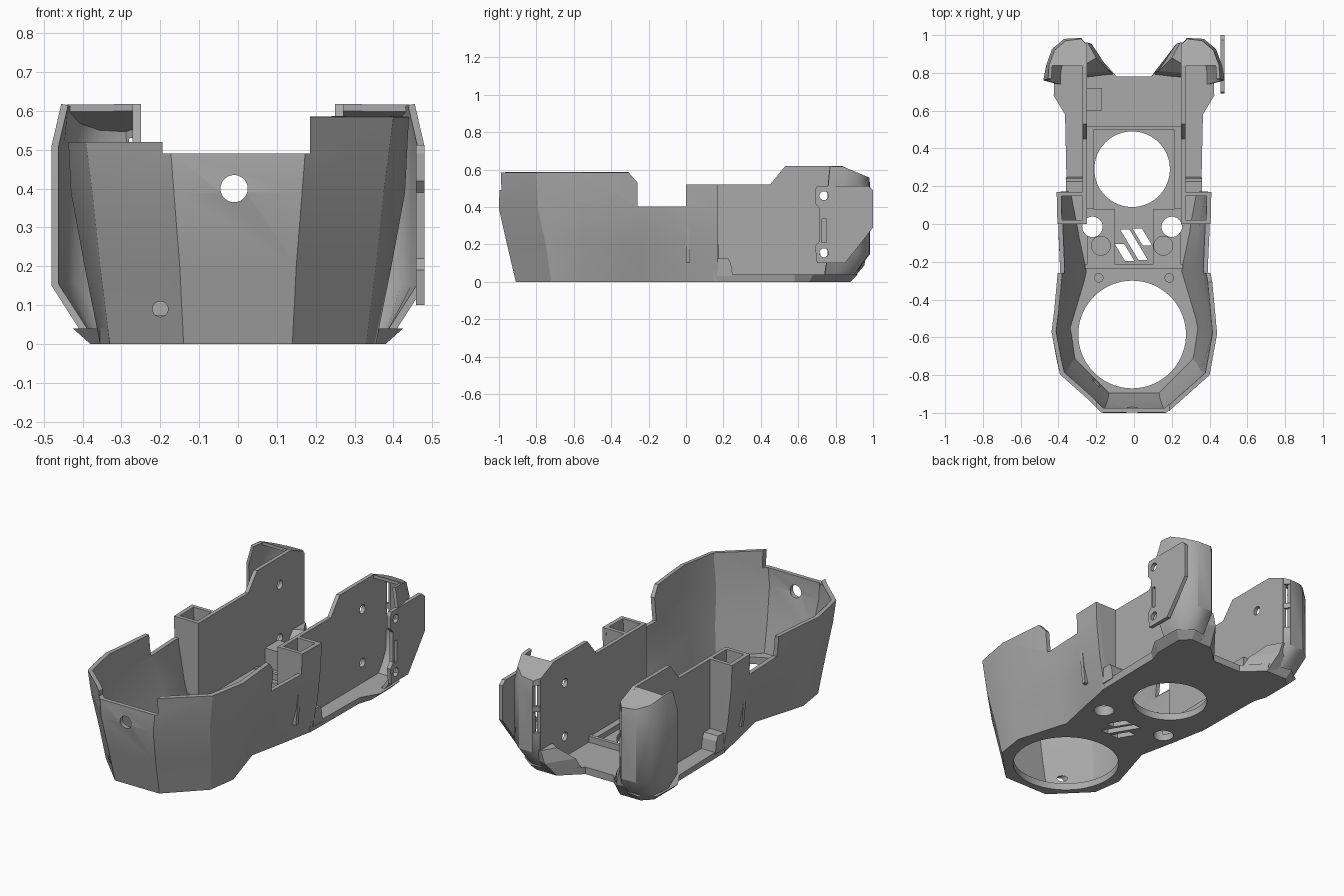
import bpy, bmesh, math
from mathutils import Vector, Matrix

if "Cube" in bpy.data.objects:
    bpy.data.objects.remove(bpy.data.objects["Cube"])

grey = bpy.data.materials.new("plain grey")
grey.use_nodes = True
grey.diffuse_color = (0.4, 0.4, 0.4, 1)
grey.node_tree.nodes["Principled BSDF"].inputs["Base Color"].default_value = (0.4, 0.4, 0.4, 1)


def finish(name, bm, solid=True):
    if solid:
        bmesh.ops.recalc_face_normals(bm, faces=bm.faces)
    mesh = bpy.data.meshes.new(name)
    bm.to_mesh(mesh)
    bm.free()
    mesh.materials.append(grey)
    obj = bpy.data.objects.new(name, mesh)
    bpy.context.collection.objects.link(obj)
    return obj


def loft(name, rings, closed=True):
    """Skin rings of 3D points; closed rings are capped, open ones stay a sheet."""
    bm = bmesh.new()
    rows = [[bm.verts.new(p) for p in r] for r in rings]
    n = len(rows[0])
    for a, b in zip(rows, rows[1:]):
        for i in range(n if closed else n - 1):
            j = (i + 1) % n
            bm.faces.new((b[i], b[j], a[j], a[i]))
    if closed:
        bm.faces.new(rows[0])
        bm.faces.new(rows[-1])
    return finish(name, bm, closed)


def box(name, x0, x1, y0, y1, z0, z1):
    ring = [(x0, y0), (x1, y0), (x1, y1), (x0, y1)]
    return loft(name, [[(x, y, z) for x, y in ring] for z in (z0, z1)])


def side_plate(name, x0, x1, profile):
    """Extrude a (y, z) profile across x."""
    return loft(name, [[(x, y, z) for y, z in profile] for x in (x0, x1)])


def rod(name, centre, radius, depth, axis="Z", sides=48):
    bm = bmesh.new()
    turn = {"X": Matrix.Rotation(math.pi / 2, 4, "Y"),
            "Y": Matrix.Rotation(math.pi / 2, 4, "X"), "Z": Matrix()}[axis]
    bmesh.ops.create_cone(bm, cap_ends=True, segments=sides, radius1=radius, radius2=radius,
                          depth=depth, matrix=Matrix.Translation(Vector(centre)) @ turn)
    return finish(name, bm)


def apply(obj, mod):
    bpy.context.view_layer.objects.active = obj
    bpy.ops.object.modifier_apply(modifier=mod.name)


def cut(obj, *cutters):
    for c in cutters:
        mod = obj.modifiers.new("cut", "BOOLEAN")
        mod.operation = "DIFFERENCE"
        mod.solver = "EXACT"
        mod.object = c
        apply(obj, mod)
        bpy.data.objects.remove(c)


def thicken(obj, amount):
    mod = obj.modifiers.new("wall", "SOLIDIFY")
    mod.thickness = amount
    mod.offset = -1
    mod.use_even_offset = True
    apply(obj, mod)


def smooth(obj, degrees):
    bpy.ops.object.select_all(action="DESELECT")
    obj.select_set(True)
    bpy.context.view_layer.objects.active = obj
    bpy.ops.object.shade_smooth_by_angle(angle=math.radians(degrees))


def both(half):
    return half + [(-x, y) for x, y in reversed(half)]


# Faceted front bucket
levels = [
    (0.0, [(.35, .17), (.31, -.04), (.265, -.25), (.355, -.55), (.33, -.72), (.14, -.91)]),
    (0.2, [(.385, .17), (.365, -.04), (.33, -.24), (.395, -.55), (.355, -.75), (.15, -.957)]),
    (0.39, [(.405, .17), (.4, -.02), (.39, -.24), (.43, -.55), (.375, -.79), (.165, -1)]),
    (0.585, [(.412, .17), (.408, 0), (.41, -.26), (.44, -.58), (.40, -.8), (.18, -.995)]),
]
bucket = loft("front_bucket", [[(x, y, z) for x, y in both(half)] for z, half in levels], False)
thicken(bucket, 0.024)
cut(bucket,
    box("cut", -.6, .1, -1.1, .3, .52, .8),
    box("cut", -.195, .185, -1.1, -.9, .49, .8),
    box("cut", -.6, .6, -.26, .0, .402, .8),
    box("cut", -.6, .6, -.01, .3, .52, .8),
    side_plate("cut", .1, .6, [(-.32, .6), (-.25, .52), (-.25, .6)]),
    rod("cut", (-.01, -1, .4), .035, .2, "Y"),
    rod("cut", (-.2, -.92, .09), .02, .2, "Y", 24))
smooth(bucket, 25)

# Floor plate with its openings
low = [(.09, .78), (.2, .88), (.33, .88), (.38, .83), (.38, .66), (.355, .58)] + levels[0][1]
high = [(.09, .78), (.2, .9), (.34, .92), (.42, .86), (.425, .68), (.365, .58)]
high += [(x + .006, y) for x, y in levels[0][1]]
floor = loft("floor", [[(x, y, z) for x, y in both(h)] for z, h in ((0, low), (.04, high))])
cut(floor,
    rod("cut", (-.01, -.585, 0), .285, .3, sides=72),
    rod("cut", (-.01, .29, 0), .2, .3, sides=64),
    rod("cut", (-.22, -.015, 0), .054, .3),
    rod("cut", (.2, -.015, 0), .054, .3))
slots = [(-.05, -.15, .045), (0, -.11, .08), (.045, -.07, .045)]
for x, y, reach in slots:
    ring = [(x - reach * .6 - .025, y + reach), (x - reach * .6 + .025, y + reach),
            (x + reach * .6 + .025, y - reach), (x + reach * .6 - .025, y - reach)]
    cut(floor, loft("cut", [[(a, b, z) for a, b in ring] for z in (-.1, .1)]))

# Cross ribs on the floor
box("rear_rib", -.25, .25, .5, .52, .03, .075)
box("middle_rib", -.26, .26, -.235, -.215, .03, .065)
box("clip_block", -.25, -.17, .6, .72, .03, .15)

wall_profile = [(0, .03), (.88, .03), (.955, .16), (.955, .56), (.84, .618),
                (.53, .618), (.45, .52), (0, .52)]
pod_path = [(.25, .95), (.28, .985), (.37, .98), (.435, .925), (.465, .84), (.48, .76)]
pod_foot = [(.21, .88), (.26, .89), (.34, .89), (.39, .86), (.4, .8), (.4, .74)]
pod_top = [(.25, .95), (.28, .98), (.36, .97), (.42, .92), (.45, .84), (.455, .77)]


def roof(y):
    return .618 - .42 * max(0, y - .835)


for side, s in (("left", 1), ("right", -1)):
    def ring(points, height):
        out = [(s * x, y, height(y) if callable(height) else height) for x, y in points]
        return out if s > 0 else out[::-1]

    def slab(name, x0, x1, *rest):
        return box(side + name, *sorted((s * x0, s * x1)), *rest)

    # Inner side wall with screw holes
    wall = side_plate(side + "_wall", s * .25, s * .272, wall_profile)
    cut(wall, *[rod("cut", (s * .26, .735, z), .025, .2, "X", 24) for z in (.155, .46)])

    # Open-topped socket behind the bucket
    for part, y0, z0 in (("front", 0, .1), ("back", .148, .0)):
        inner = .25
        base = .35 + z0 * .15
        loft(f"{side}_socket_{part}", [
            ring([(inner, y0), (base, y0), (base, y0 + .022), (inner, y0 + .022)], z0),
            ring([(inner, y0), (.405, y0), (.405, y0 + .022), (inner, y0 + .022)], .52)])
    side_plate(side + "_step", s * .26, s * .36,
               [(.165, .03), (.25, .03), (.24, .1), (.225, .125), (.165, .125)])

    # Rear pod: curved shell, sloping lid, chamfered foot
    shell = loft(side + "_pod", [ring(pod_foot, .025), ring(pod_path, .15),
                                 ring(pod_path, .51), ring(pod_top, roof)], False)
    thicken(shell, .018)
    cut(shell, *[box("cut", *sorted((s * .245, s * .28)), .93, 1.05, z, z + .12)
                 for z in (.26, .41)])
    smooth(shell, 35)
    lid = [(.25, .835)] + pod_top[:5]
    loft(side + "_pod_lid", [ring(lid, lambda y: roof(y) - .018), ring(lid, roof)])
    loft(side + "_pod_foot", [
        ring([(.09, .78), (.25, .76), (.27, .88), (.2, .88)], .0),
        ring([(.13, .81), (.25, .80), (.27, .94), (.225, .955)], .09),
        ring([(.2, .88), (.25, .85), (.27, .96), (.245, .96)], .16)])

    # Raised pads and rails on the floor
    pad = slab("_pad", .1, .25, -.215, .08, .03, .06)
    cut(pad, rod("cut", (s * .21 - .01, -.015, .05), .054, .2),
        rod("cut", (s * .165 - .01, -.115, .07), .05, .05))
    slab("_rail", .215, .255, .08, .5, .03, .07)
    rod(side + "_boss", (s * .187, -.285, .045), .025, .02, sides=24)

# Outer mounting plate on the left pod
plate = side_plate("mounting_plate", .458, .48, [
    (.7, .1), (.85, .1), (.93, .2), (1, .29), (1, .49), (.975, .512), (.7, .512),
    (.69, .49), (.69, .42), (.715, .39), (.715, .22), (.69, .19)])
cut(plate, *[rod("cut", (.47, .738, z), .024, .2, "X", 24) for z in (.155, .46)],
    box("cut", .4, .5, .727, .75, .21, .335))
